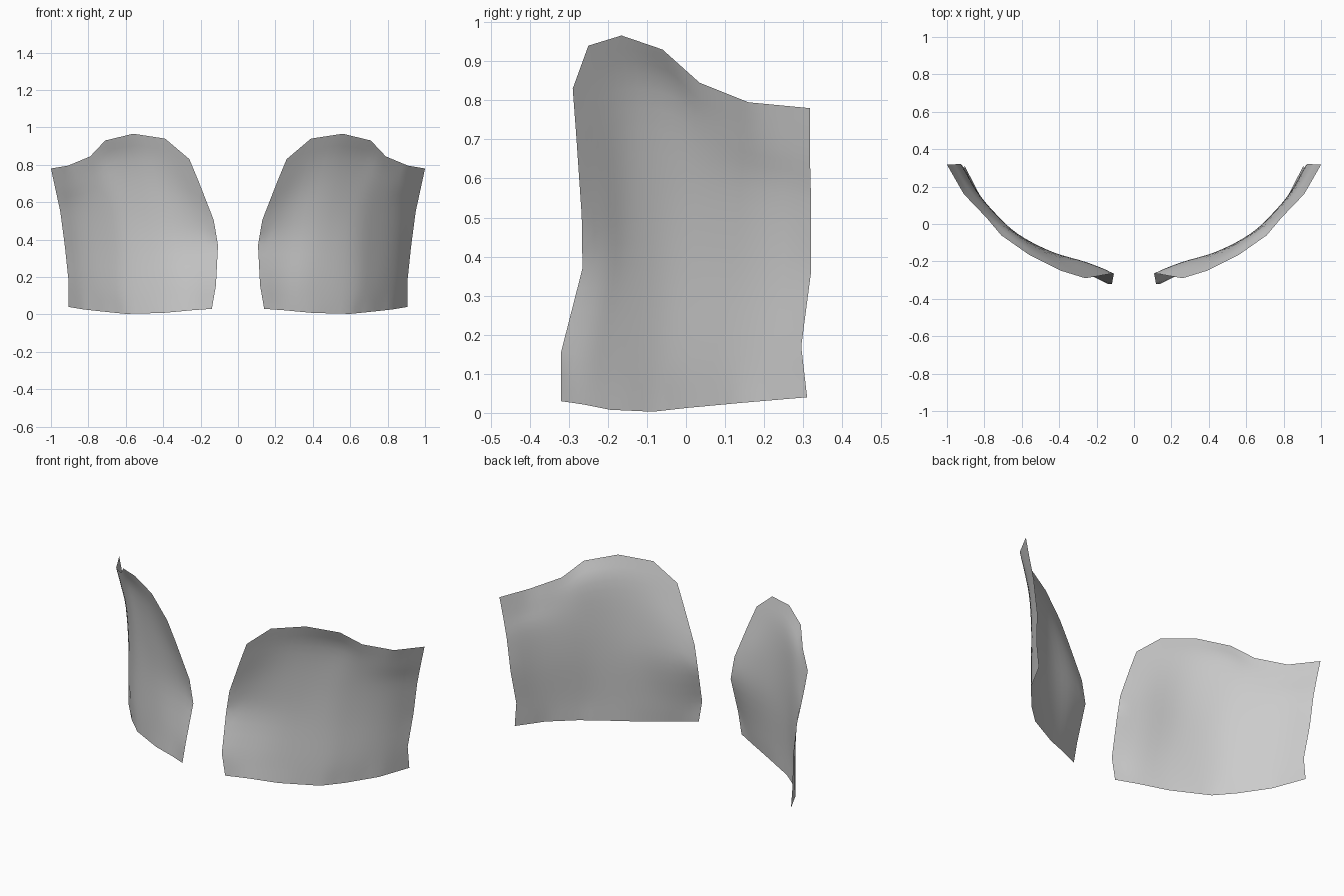
import bpy

if "Cube" in bpy.data.objects:
    bpy.data.objects.remove(bpy.data.objects["Cube"])

# Rails running from the inner edge to the outer edge, bottom to top
RAILS = [
    # bottom hem
    [(.14, -.32, .03), (.25, -.265, .022), (.40, -.195, .008), (.60, -.085, .003),
     (.70, .005, .013), (.82, .145, .026), (.905, .31, .04)],
    # lower flare
    [(.118, -.32, .155), (.24, -.25, .145), (.40, -.182, .14), (.60, -.08, .14),
     (.71, .015, .145), (.825, .155, .155), (.905, .295, .17)],
    # waist of the panel
    [(.107, -.265, .37), (.25, -.207, .38), (.43, -.152, .38), (.61, -.062, .38),
     (.73, .045, .38), (.845, .18, .37), (.925, .32, .36)],
    # upper dish
    [(.13, -.267, .505), (.27, -.213, .57), (.46, -.148, .60), (.63, -.048, .60),
     (.745, .052, .58), (.86, .178, .57), (.95, .32, .55)],
    # start of the rim
    [(.21, -.281, .71), (.335, -.235, .79), (.51, -.15, .83), (.67, -.035, .81),
     (.765, .045, .74), (.885, .17, .69), (.975, .317, .665)],
    # top rim
    [(.26, -.29, .83), (.39, -.25, .94), (.56, -.165, .966), (.71, -.06, .93),
     (.79, .035, .845), (.91, .16, .795), (1.0, .317, .78)],
]
STEPS = 4


def smooth_path(points):
    """Pass a Catmull-Rom curve through the points."""
    first = tuple(2 * a - b for a, b in zip(points[0], points[1]))
    last = tuple(2 * a - b for a, b in zip(points[-1], points[-2]))
    p = [first, *points, last]
    path = []
    for i in range(1, len(p) - 2):
        for s in range(STEPS):
            t = s / STEPS
            path.append(tuple(
                b + .5 * t * (c - a + t * (2 * a - 5 * b + 4 * c - d + t * (3 * (b - c) + d - a)))
                for a, b, c, d in zip(*p[i - 1:i + 3])))
    return path + [points[-1]]


def straight_path(points):
    """Divide straight segments evenly, for the faceted outline."""
    path = [tuple(a + (b - a) * s / STEPS for a, b in zip(p, q))
            for p, q in zip(points, points[1:]) for s in range(STEPS)]
    return path + [points[-1]]


def make_panel(name, side, material):
    # Edge rails stay straight, inner rails are smooth
    rows = [straight_path(r) if r in (RAILS[0], RAILS[-1]) else smooth_path(r) for r in RAILS]
    columns = list(zip(*rows))
    ends = (0, len(columns) - 1)
    columns = [straight_path(c) if i in ends else smooth_path(c) for i, c in enumerate(columns)]
    n = len(columns[0])
    verts = [(side * x, y, z) for col in columns for x, y, z in col]
    faces = []
    for i in range(len(columns) - 1):
        for j in range(n - 1):
            f = (i * n + j, (i + 1) * n + j, (i + 1) * n + j + 1, i * n + j + 1)
            faces.append(f if side > 0 else f[::-1])
    mesh = bpy.data.meshes.new(name)
    mesh.from_pydata(verts, [], faces)
    mesh.materials.append(material)
    mesh.shade_smooth()
    obj = bpy.data.objects.new(name, mesh)
    bpy.context.collection.objects.link(obj)


grey = bpy.data.materials.new("plain_grey")
grey.diffuse_color = (.6, .6, .6, 1)
grey.use_nodes = True
grey.node_tree.nodes["Principled BSDF"].inputs["Base Color"].default_value = grey.diffuse_color

# Mirrored pair of curved panels
make_panel("right_panel", 1, grey)
make_panel("left_panel", -1, grey)
